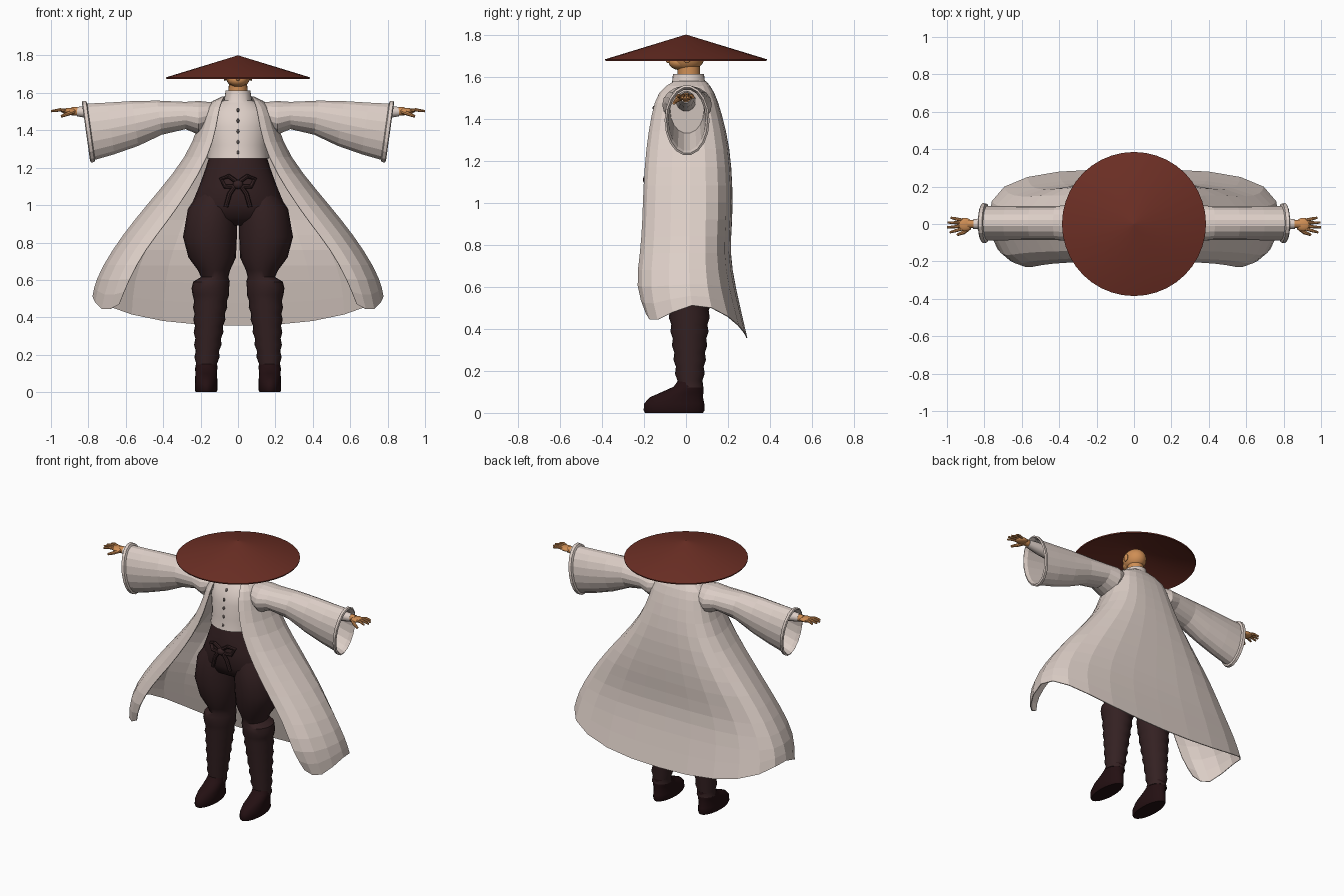
import bpy, bmesh, math
from mathutils import Vector


def material(name, rgb):
    m = bpy.data.materials.new(name)
    m.diffuse_color = (*rgb, 1)
    return m


CLOTH = material("off white cloth", (0.72, 0.62, 0.57))
PANTS = material("dark brown cloth", (0.034, 0.015, 0.016))
BOOT = material("black brown leather", (0.017, 0.005, 0.006))
HAT = material("red brown straw", (0.15, 0.028, 0.018))
SKIN = material("tan skin", (0.62, 0.27, 0.09))
BUTTON = material("grey buttons", (0.16, 0.13, 0.12))


def finish(bm, name, mat, mirror=False, smooth=True):
    bmesh.ops.recalc_face_normals(bm, faces=bm.faces)
    me = bpy.data.meshes.new(name)
    bm.to_mesh(me)
    bm.free()
    me.materials.append(mat)
    ob = bpy.data.objects.new(name, me)
    bpy.context.collection.objects.link(ob)
    if smooth:
        bpy.ops.object.select_all(action='DESELECT')
        ob.select_set(True)
        bpy.context.view_layer.objects.active = ob
        bpy.ops.object.shade_smooth_by_angle(angle=math.radians(40))
    if mirror:
        ob.modifiers.new("mirror", 'MIRROR')
    return ob


def skin(name, rings, mat, mirror=False, smooth=True):
    """Join closed rings of points into a capped tube."""
    bm = bmesh.new()
    loops = [[bm.verts.new(p) for p in ring] for ring in rings]
    n = len(loops[0])
    for a, b in zip(loops, loops[1:]):
        for i in range(n):
            j = (i + 1) % n
            bm.faces.new((a[i], a[j], b[j], b[i]))
    bm.faces.new(loops[0])
    bm.faces.new(loops[-1])
    return finish(bm, name, mat, mirror, smooth)


def angles(n):
    return [2 * math.pi * i / n for i in range(n)]


def upright(name, rows, mat, n=24, mirror=False, smooth=True):
    """Rows are z, centre x, centre y, half width, half depth."""
    rings = [[(cx + rx * math.cos(a), cy + ry * math.sin(a), z) for a in angles(n)]
             for z, cx, cy, rx, ry in rows]
    return skin(name, rings, mat, mirror, smooth)


def tube(name, pts, radii, mat, n=8, mirror=False, up=(0, 0.3, 1)):
    rings = []
    for i, p in enumerate(pts):
        t = (Vector(pts[min(i + 1, len(pts) - 1)]) - Vector(pts[max(i - 1, 0)])).normalized()
        u = t.cross(Vector(up)).normalized()
        v = t.cross(u)
        rings.append([Vector(p) + radii[i] * (u * math.cos(a) + v * math.sin(a)) for a in angles(n)])
    return skin(name, rings, mat, mirror)


def ball(name, loc, size, mat, mirror=False):
    bm = bmesh.new()
    bmesh.ops.create_uvsphere(bm, u_segments=20, v_segments=12, radius=1)
    for v in bm.verts:
        v.co = Vector(loc) + v.co * Vector(size)
    return finish(bm, name, mat, mirror)


# Conical hat, hollow underneath
upright("hat", [(z, 0, 0, r, r) for z, r in
                [(1.80, 0.002), (1.683, 0.385), (1.675, 0.383), (1.679, 0.375), (1.788, 0.002)]], HAT, 40)

# Head, nose, ears and neck
ball("head", (0, 0.005, 1.695), (0.068, 0.083, 0.07), SKIN)
ball("jaw", (0, -0.03, 1.668), (0.052, 0.052, 0.036), SKIN)
ball("nose", (0, -0.083, 1.678), (0.011, 0.014, 0.014), SKIN)
ball("ear", (0.07, 0.005, 1.69), (0.008, 0.018, 0.026), SKIN, True)
upright("neck", [(1.56, 0, 0.015, 0.052, 0.055), (1.68, 0, 0.012, 0.048, 0.052)], SKIN)

# Shirt with stand-up collar
upright("shirt", [
    (1.25, 0, -0.015, 0.165, 0.155), (1.32, 0, -0.01, 0.16, 0.145), (1.42, 0, -0.01, 0.17, 0.14),
    (1.50, 0, 0, 0.165, 0.12), (1.545, 0, 0.01, 0.11, 0.09), (1.56, 0, 0.012, 0.075, 0.08),
    (1.612, 0, 0.012, 0.066, 0.074), (1.614, 0, 0.012, 0.058, 0.066), (1.58, 0, 0.012, 0.057, 0.065)], CLOTH)
for i, y in enumerate((-0.160, -0.155, -0.153, -0.151, -0.125)):
    ball("button", (0, y, 1.28 + 0.057 * i), (0.007, 0.008, 0.011), BUTTON)

# Open coat: half grid from lapel round the side to the back centre
ROWS = [  # z, lapel x, lapel y, side x, back y
    (1.580, 0.075, -0.055, 0.088, 0.095), (1.535, 0.100, -0.135, 0.200, 0.135),
    (1.420, 0.115, -0.165, 0.220, 0.172), (1.260, 0.158, -0.190, 0.287, 0.210),
    (1.080, 0.262, -0.203, 0.437, 0.222), (0.920, 0.372, -0.207, 0.577, 0.222),
    (0.760, 0.500, -0.217, 0.697, 0.207), (0.600, 0.585, -0.243, 0.787, 0.235),
    (None, 0.635, -0.190, 0.800, 0.292)]
HEM = (0.47, 0.41, 0.55, 0.46, 0.37, 0.35)
bm = bmesh.new()
grid = []
for z, xf, yf, xs, yb in ROWS:
    plan = [(xf, yf), (xf + 0.6 * (xs - xf), yf * 0.86), (xs, 0.03),
            (xs * 0.92, yb * 0.75), (xs * 0.52, yb), (0, yb)]
    heights = HEM if z is None else [z] * 6
    grid.append([bm.verts.new((x, y, h)) for (x, y), h in zip(plan, heights)])
for a, b in zip(grid, grid[1:]):
    for i in range(5):
        bm.faces.new((a[i], a[i + 1], b[i + 1], b[i]))
coat = finish(bm, "coat", CLOTH, True, False)
sub = coat.modifiers.new("rounding", 'SUBSURF')
sub.levels = sub.render_levels = 1
sub.boundary_smooth = 'PRESERVE_CORNERS'
coat.modifiers.new("thickness", 'SOLIDIFY').thickness = 0.005

# Wide sleeves with a rolled cuff, hollow at the hand
SLEEVE = [  # x, top z, bottom z, half depth
    (0.13, 1.55, 1.42, 0.09), (0.21, 1.558, 1.375, 0.118), (0.28, 1.553, 1.405, 0.105),
    (0.42, 1.56, 1.375, 0.09), (0.55, 1.558, 1.315, 0.09), (0.68, 1.55, 1.27, 0.092),
    (0.785, 1.545, 1.24, 0.092), (0.79, 1.558, 1.228, 0.105), (0.808, 1.56, 1.225, 0.107),
    (0.813, 1.55, 1.235, 0.098), (0.79, 1.54, 1.247, 0.088), (0.55, 1.548, 1.33, 0.08)]
rings = []
for x, top, low, ry in SLEEVE:
    cz, rz = (top + low) / 2, (top - low) / 2
    lean = 0.14 if x > 0.4 else 0
    rings.append([(x + lean * rz * math.sin(a), 0.005 + ry * math.cos(a), cz + rz * math.sin(a))
                  for a in angles(18)])
skin("sleeve", rings, CLOTH, True, False)

# Inner sleeve, palm, fingers and thumb
tube("inner_sleeve", [(0.5, 0, 1.48), (0.76, 0, 1.495), (0.86, 0, 1.5)], [0.05, 0.038, 0.026], CLOTH, 12, True)
tube("wrist", [(0.82, 0, 1.5), (0.89, 0, 1.502)], [0.024, 0.022], SKIN, 10, True)
ball("palm", (0.905, -0.003, 1.503), (0.042, 0.036, 0.016), SKIN, True)
for i, (tip, y) in enumerate([(0.985, -0.045), (1.0, -0.018), (0.996, 0.008), (0.98, 0.034)]):
    root = -0.025 + 0.015 * i
    tube("finger", [(0.915, root, 1.504), (0.95, (root + y) / 2, 1.51), (tip, y, 1.502)],
         [0.009, 0.009, 0.006], SKIN, 8, True)
tube("thumb", [(0.88, -0.02, 1.5), (0.91, -0.045, 1.488), (0.945, -0.058, 1.474)],
     [0.012, 0.011, 0.007], SKIN, 8, True)

# Baggy trousers: hips, then legs with gathered knees and wrinkled shins
upright("trouser_hips", [
    (1.255, 0, -0.01, 0.155, 0.14), (1.2, 0, -0.01, 0.172, 0.152), (1.1, 0, -0.01, 0.208, 0.162),
    (1.0, 0, -0.005, 0.25, 0.162), (0.93, 0, 0, 0.25, 0.13), (0.89, 0, 0, 0.17, 0.06)], PANTS)
leg = [(1.08, 0.11, -0.005, 0.09, 0.12), (0.98, 0.136, -0.005, 0.132, 0.15),
       (0.83, 0.150, 0, 0.144, 0.15), (0.72, 0.138, 0.005, 0.127, 0.135),
       (0.65, 0.128, 0.01, 0.085, 0.11), (0.615, 0.125, 0.012, 0.073, 0.098),
       (0.59, 0.142, 0.012, 0.098, 0.108), (0.555, 0.148, 0.012, 0.100, 0.104)]
for i in range(13):
    t = i / 12
    bump = 0.004 * (-1) ** i
    leg.append((0.52 - 0.4 * t, 0.145 + 0.025 * t, 0.015 + 0.004 * t,
                0.094 - 0.037 * t + bump, 0.1 - 0.04 * t + bump))
upright("trouser_leg", leg, PANTS, 20, True)

# Waist sash with a bow and hanging ends
tube("sash_loop", [(0, -0.18, 1.12), (0.05, -0.183, 1.155), (0.09, -0.163, 1.14),
                   (0.07, -0.173, 1.10), (0, -0.185, 1.10)], [0.012] * 5, PANTS, 8, True, (0, 1, 0))
tube("sash_end", [(0.01, -0.185, 1.11), (0.045, -0.185, 1.06), (0.065, -0.18, 0.99)],
     [0.011, 0.013, 0.012], PANTS, 8, True, (0, 1, 0))
ball("sash_knot", (0, -0.185, 1.11), (0.028, 0.02, 0.024), PANTS)

# Boots
upright("boot", [
    (0.0, 0.17, -0.057, 0.055, 0.138), (0.012, 0.17, -0.057, 0.061, 0.145), (0.045, 0.17, -0.056, 0.061, 0.143),
    (0.075, 0.17, -0.045, 0.059, 0.126), (0.1, 0.17, -0.015, 0.058, 0.098),
    (0.125, 0.17, 0.012, 0.059, 0.07), (0.15, 0.168, 0.019, 0.056, 0.06)], BOOT, 20, True)
